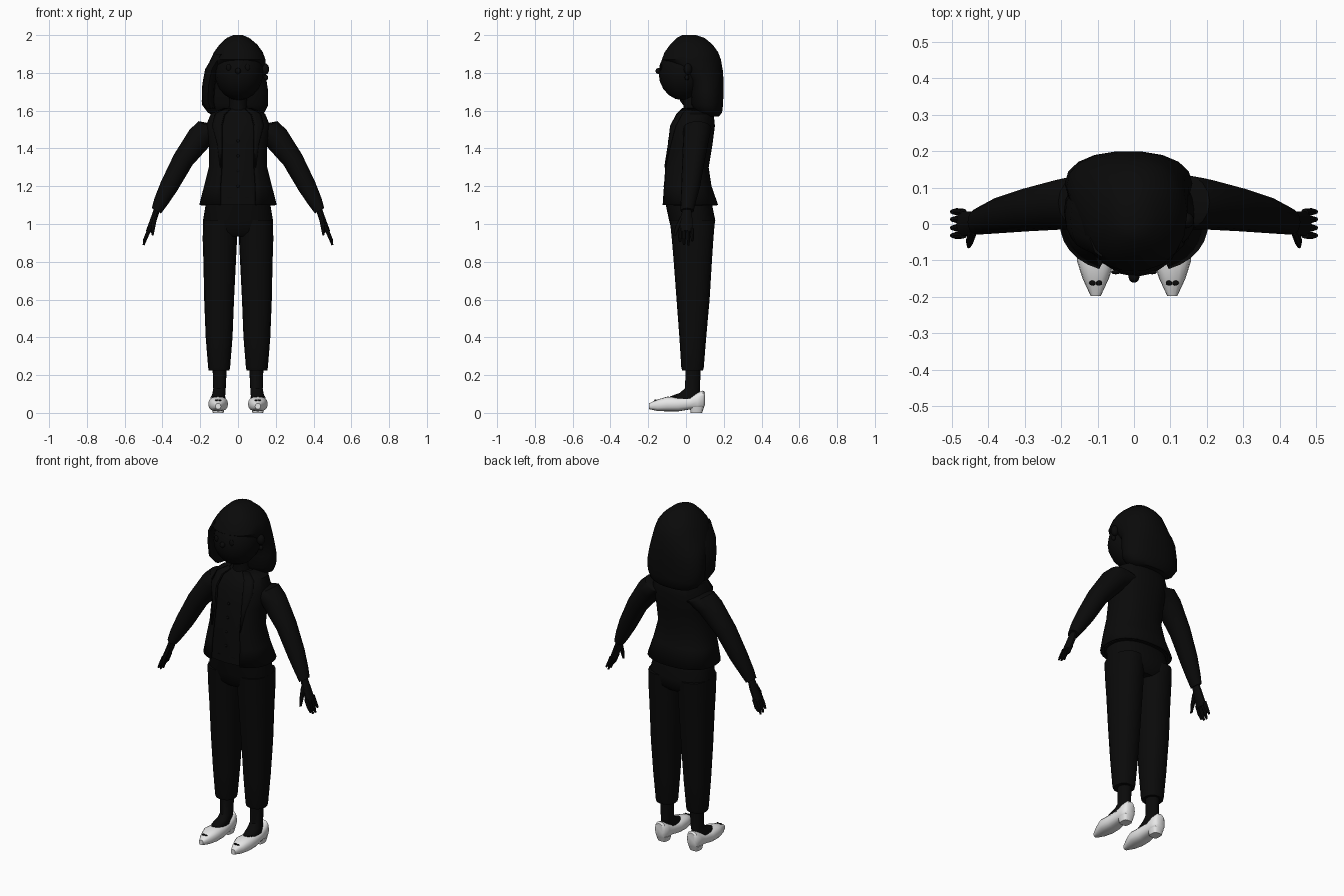
import bpy, bmesh
from math import cos, sin, pi, radians
from mathutils import Vector

cube = bpy.data.objects.get("Cube")
if cube:
    bpy.data.objects.remove(cube, do_unlink=True)


def material(name, value):
    mat = bpy.data.materials.new(name)
    mat.use_nodes = True
    colour = (value, value, value, 1)
    mat.diffuse_color = colour
    mat.node_tree.nodes["Principled BSDF"].inputs["Base Color"].default_value = colour
    return mat


black = material("near_black", .003)
white = material("shoe_white", .8)

X, Y, Z = Vector((1, 0, 0)), Vector((0, 1, 0)), Vector((0, 0, 1))


def finish(name, bm, mat, mirror, thickness=0):
    """Turn a bmesh into a smooth object, with optional modifiers."""
    bmesh.ops.recalc_face_normals(bm, faces=bm.faces)
    mesh = bpy.data.meshes.new(name)
    bm.to_mesh(mesh)
    bm.free()
    obj = bpy.data.objects.new(name, mesh)
    bpy.context.collection.objects.link(obj)
    mesh.materials.append(mat)
    if thickness:
        solid = obj.modifiers.new("Thickness", "SOLIDIFY")
        solid.thickness = thickness
        solid.offset = 0
    if mirror:
        obj.modifiers.new("Mirror", "MIRROR")
    bpy.ops.object.select_all(action="DESELECT")
    obj.select_set(True)
    bpy.context.view_layer.objects.active = obj
    bpy.ops.object.shade_smooth_by_angle(angle=radians(40))
    return obj


def loft(name, rings, mat=black, u=X, v=Y, sides=16, power=1.0,
         mirror=False, spans=None, thickness=0):
    """Skin rings of (centre, u radius, v radius); spans leave a ring open."""
    bm = bmesh.new()
    rows = []
    for i, (centre, ru, rv) in enumerate(rings):
        start, end = spans[i] if spans else (0, 360)
        steps = sides + 1 if spans else sides
        row = []
        for k in range(steps):
            a = radians(start + (end - start) * k / sides)
            c, s = cos(a), sin(a)
            c = abs(c) ** power * (1 if c > 0 else -1)
            s = abs(s) ** power * (1 if s > 0 else -1)
            row.append(bm.verts.new(Vector(centre) + u * ru * c + v * rv * s))
        rows.append(row)
    for low, high in zip(rows, rows[1:]):
        count = len(low)
        for k in range(count - 1 if spans else count):
            j = (k + 1) % count
            bm.faces.new((low[k], low[j], high[j], high[k]))
    if not spans:
        bm.faces.new(rows[0])
        bm.faces.new(rows[-1])
    return finish(name, bm, mat, mirror, thickness)


def stack(levels):
    """Horizontal rings from (z, x centre, x radius, front y, back y)."""
    return [((cx, (f + b) / 2, z), rx, (b - f) / 2) for z, cx, rx, f, b in levels]


def ball(name, centre, size, mat=black, mirror=False):
    bm = bmesh.new()
    bmesh.ops.create_uvsphere(bm, u_segments=16, v_segments=10, radius=1)
    bmesh.ops.scale(bm, vec=size, verts=bm.verts)
    bmesh.ops.translate(bm, vec=centre, verts=bm.verts)
    return finish(name, bm, mat, mirror)


# Jacket, open at the front, over a closed shirt
torso = stack([
    (1.1, 0, .2, -.13, .165), (1.2, 0, .175, -.125, .13),
    (1.3, 0, .15, -.12, .115), (1.42, 0, .15, -.1, .135),
    (1.52, 0, .165, -.085, .148), (1.58, 0, .14, -.05, .142),
    (1.61, 0, .07, -.02, .12)])


def grown(rings, amount):
    return [(c, a + amount, b + amount) for c, a, b in rings]


gaps = [24, 28, 31, 30, 27, 26, 30]
loft("shirt", grown(torso, -.012), power=.85)
loft("jacket", torso, power=.85, sides=28, thickness=.01,
     spans=[(g - 90, 270 - g) for g in gaps])
loft("lapels", grown(torso[2:], .007), power=.85, sides=3, thickness=.008, mirror=True,
     spans=[(g - 90, g - 90 + w) for g, w in zip(gaps[2:], (2, 10, 22, 26, 30))])
for i in range(4):
    ball(f"shirt_button_{i + 1}", (0, -.113 + .008 * i, 1.2 + .08 * i), (.008, .006, .008))

# Sleeves, tilted to follow the arm
loft("sleeves", [((.1, .06, 1.5), .07, .075), ((.14, .06, 1.505), .078, .075),
                 ((.195, .055, 1.465), .07, .07), ((.29, .04, 1.34), .056, .06),
                 ((.365, .025, 1.2), .049, .05), ((.41, .012, 1.115), .038, .04),
                 ((.432, .006, 1.07), .028, .035)],
     u=Vector((.87, 0, .5)), mirror=True)

# Hands
slant = Vector((.94, 0, .34))
loft("palms", [((.425, .005, 1.09), .016, .022), ((.445, .003, 1.03), .017, .032),
               ((.474, 0, .96), .014, .037)], u=slant, sides=10, mirror=True)
for i, (y, tip) in enumerate([(-.03, .905), (-.01, .89), (.012, .888), (.032, .91)]):
    loft(f"fingers_{i + 1}", [((.468, y, .975), .011, .01), ((.487, y * 1.05, .93), .01, .01),
                              ((.5, y * 1.05, tip), .005, .006)],
         u=slant, sides=8, mirror=True)
loft("thumbs", [((.44, -.015, 1.04), .013, .015), ((.45, -.045, .985), .012, .013),
                ((.453, -.06, .94), .006, .007)], u=slant, sides=8, mirror=True)

# Trousers
loft("trouser_hips", stack([(.935, 0, .13, -.05, .12), (.96, 0, .175, -.075, .145),
                            (1.02, 0, .185, -.09, .155), (1.14, 0, .165, -.115, .13)]),
     sides=24, power=.85)
loft("trouser_legs", stack([
    (.225, .1, .055, -.02, .09), (.24, .1, .058, -.025, .094),
    (.4, .1, .071, -.035, .107), (.6, .1, .079, -.05, .125),
    (.8, .097, .086, -.065, .137), (.92, .096, .091, -.075, .145),
    (1.02, .095, .09, -.085, .153)]), power=.85, mirror=True)

# Ankles and feet
loft("feet", stack([(.06, .105, .038, -.088, .07), (.087, .105, .036, -.085, .072),
                    (.105, .1, .035, -.035, .073), (.13, .098, .033, -.005, .074),
                    (.25, .097, .038, -.002, .078)]), mirror=True)

# Pointed shoes with low heels: y, half width, underside, top
shoe = [(-.197, .014, .02, .05), (-.15, .036, .01, .071), (-.1, .052, .008, .086),
        (-.04, .05, .008, .083), (.02, .043, .018, .086), (.06, .042, .015, .108),
        (.09, .035, .018, .118), (.1, .022, .04, .11)]
loft("shoes", [((.105, y, (lo + hi) / 2), w, (hi - lo) / 2) for y, w, lo, hi in shoe],
     white, v=Z, power=.8, mirror=True)
loft("shoe_heels", stack([(0, .105, .028, .025, .085), (.03, .105, .036, .02, .095)]),
     white, power=.6, mirror=True)
for side in (-1, 1):
    ball("shoe_bows", (.105 + side * .009, -.162, .067), (.009, .007, .004), mirror=True)

# Head and face
loft("neck", stack([(1.56, 0, .06, -.02, .11), (1.63, 0, .046, -.012, .08),
                    (1.72, 0, .05, -.03, .08)]))
ball("head", (.005, -.015, 1.8), (.128, .13, .145))
ball("nose", (0, -.145, 1.81), (.015, .016, .016))
ball("eyes", (.05, -.132, 1.83), (.013, .006, .018), mirror=True)
ball("left_ear", (.143, .01, 1.82), (.022, .022, .03))
ball("left_earring", (.148, .005, 1.775), (.012, .012, .014))

# Bobbed hair, fuller on the right side and tucked behind the left ear
loft("hair", stack([
    (1.57, -.01, .11, .09, .175), (1.59, -.01, .15, .05, .192),
    (1.63, -.015, .175, .025, .197), (1.7, -.015, .175, .02, .2),
    (1.76, -.017, .168, .005, .2), (1.81, -.012, .16, -.05, .197),
    (1.87, 0, .146, -.13, .187), (1.91, .002, .129, -.115, .172),
    (1.95, .002, .1, -.085, .142), (1.985, 0, .06, -.05, .1),
    (2, 0, .025, -.02, .055)]), sides=18, power=.9)
loft("right_hair_lock", stack([
    (1.61, -.145, .025, .0, .1), (1.65, -.16, .032, -.03, .1),
    (1.74, -.155, .034, -.05, .1), (1.82, -.138, .036, -.07, .1),
    (1.9, -.09, .035, -.09, .1)]), sides=12)
